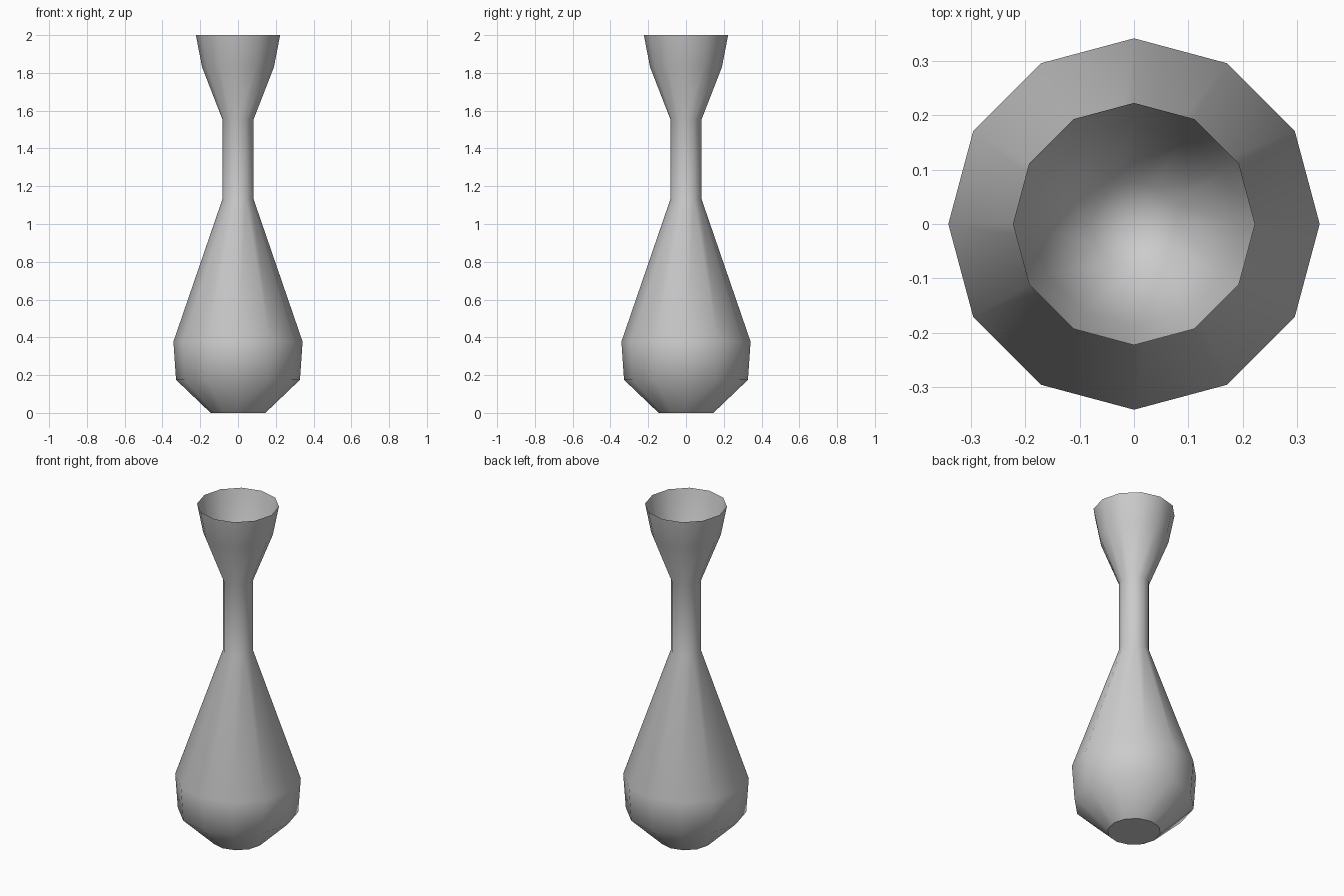
import bpy, bmesh
from math import cos, sin, tau

if "Cube" in bpy.data.objects:
    bpy.data.objects.remove(bpy.data.objects["Cube"])

SIDES = 12


def lathe(name, profile, sharp_rings=(), base=False, tip=None):
    """Revolve (radius, z) points; optionally close the start or the end."""
    bm = bmesh.new()
    rings = [[bm.verts.new((r * cos(tau * k / SIDES), r * sin(tau * k / SIDES), z))
              for k in range(SIDES)] for r, z in profile]
    for a, b in zip(rings, rings[1:]):
        for k in range(SIDES):
            n = (k + 1) % SIDES
            bm.faces.new((a[k], a[n], b[n], b[k]))
    if base:
        bm.faces.new(rings[0][::-1])
    if tip is not None:
        centre = bm.verts.new((0, 0, tip))
        for k in range(SIDES):
            bm.faces.new((rings[-1][k], rings[-1][(k + 1) % SIDES], centre))
    for f in bm.faces:
        f.smooth = True
    for i in sharp_rings:
        for k in range(SIDES):
            bm.edges.get((rings[i][k], rings[i][(k + 1) % SIDES])).smooth = False
    mesh = bpy.data.meshes.new(name)
    bm.to_mesh(mesh)
    bm.free()
    obj = bpy.data.objects.new(name, mesh)
    bpy.context.collection.objects.link(obj)
    return obj


# Outer body: flat base, bulb, slim neck and flared mouth
lathe("vase_body",
      [(0.145, 0), (0.328, 0.175), (0.342, 0.377), (0.083, 1.13),
       (0.083, 1.555), (0.19, 1.83), (0.223, 2.0)],
      sharp_rings=[0], base=True)

# Inside of the mouth, closed where the neck begins
lathe("mouth_lining",
      [(0.223, 2.0), (0.188, 1.83), (0.08, 1.56)], tip=1.55)
